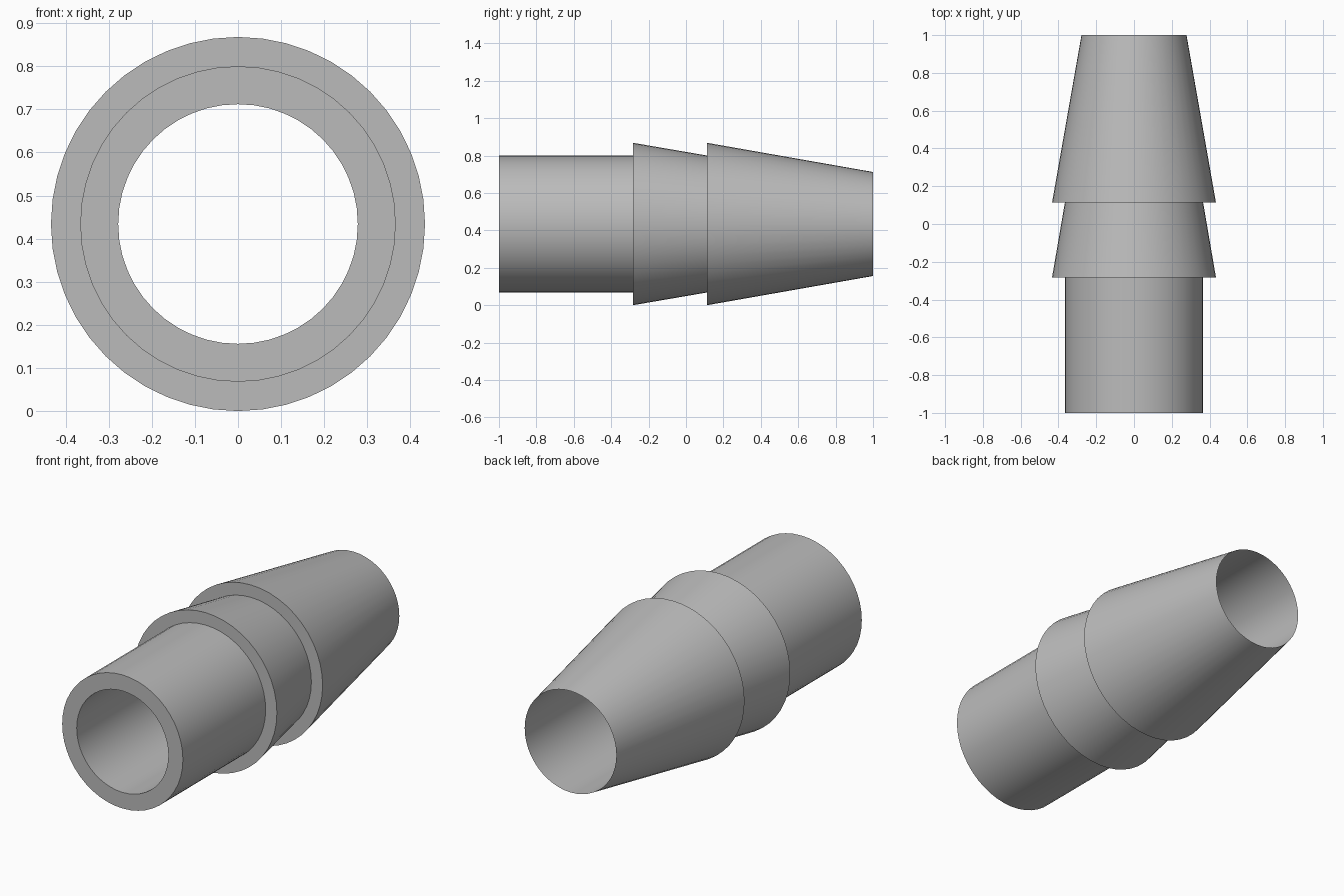
import bpy
import bmesh
import math

if "Cube" in bpy.data.objects:
    bpy.data.objects.remove(bpy.data.objects["Cube"], do_unlink=True)

SIDES = 48
BARB, PIPE, BORE = 0.434, 0.366, 0.278

# Plain grey plastic
grey = bpy.data.materials.new("grey plastic")
grey.use_nodes = True
colour = (0.5, 0.5, 0.5, 1)
grey.diffuse_color = colour
grey.node_tree.nodes["Principled BSDF"].inputs["Base Color"].default_value = colour

# Closed section (radius, y): pipe, two barbs, knife-edged tip, straight bore
section = [(BORE, -1), (PIPE, -1), (PIPE, -0.283), (BARB, -0.283),
           (PIPE, 0.113), (BARB, 0.113), (BORE, 1)]


def lathe(name, profile, material):
    """Revolve a closed profile about the y axis, resting on the ground."""
    bm = bmesh.new()
    rings = []
    for i in range(SIDES):
        a = math.tau * i / SIDES
        rings.append([bm.verts.new((r * math.sin(a), y, BARB + r * math.cos(a)))
                      for r, y in profile])
    n = len(profile)
    for i, ring in enumerate(rings):
        nxt = rings[(i + 1) % SIDES]
        for j in range(n):
            k = (j + 1) % n
            bm.faces.new((ring[j], ring[k], nxt[k], nxt[j]))
    bmesh.ops.recalc_face_normals(bm, faces=bm.faces)
    mesh = bpy.data.meshes.new(name)
    bm.to_mesh(mesh)
    bm.free()
    mesh.materials.append(material)
    obj = bpy.data.objects.new(name, mesh)
    bpy.context.collection.objects.link(obj)
    return obj


# Barbed hose connector
connector = lathe("barbed_hose_connector", section, grey)
bpy.ops.object.select_all(action="DESELECT")
connector.select_set(True)
bpy.context.view_layer.objects.active = connector
# The barb steps back by about eighty degrees, so only true edges stay sharp
bpy.ops.object.shade_smooth_by_angle(angle=math.radians(30))
